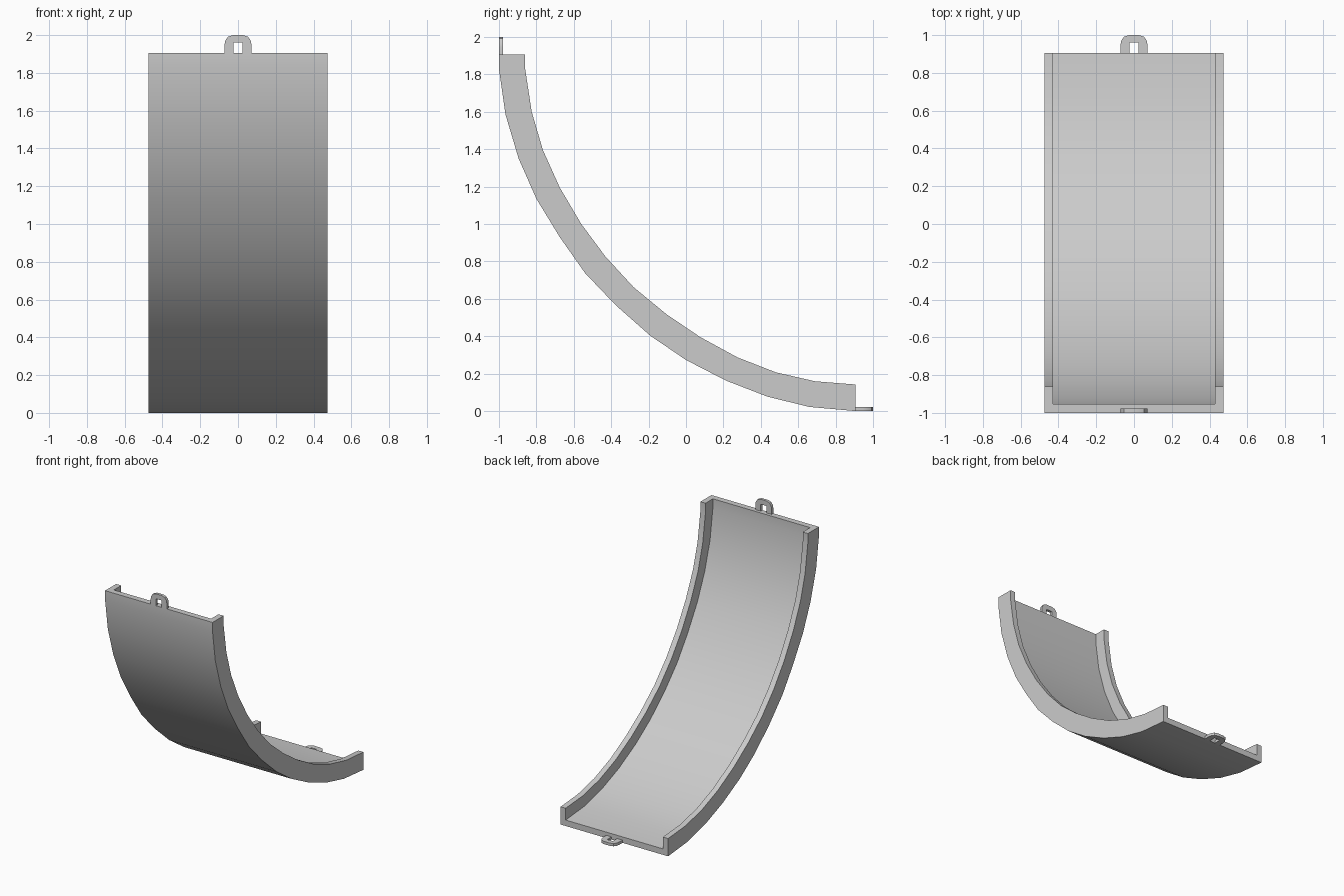
import bpy, bmesh, math

if "Cube" in bpy.data.objects:
    bpy.data.objects.remove(bpy.data.objects["Cube"])

# Side profile (y, z): underside of the floor and top of the side rails
UNDER = [(-1, 1.905), (-1, 1.83), (-0.965, 1.585), (-0.895, 1.35), (-0.80, 1.135),
         (-0.675, 0.93), (-0.54, 0.738), (-0.375, 0.565), (-0.19, 0.402), (0.0, 0.273),
         (0.213, 0.163), (0.435, 0.077), (0.66, 0.022), (0.905, 0.0)]
RAIL = [(-0.86, 1.905), (-0.86, 1.83), (-0.825, 1.6), (-0.765, 1.395), (-0.675, 1.195),
        (-0.56, 1.0), (-0.43, 0.825), (-0.28, 0.662), (-0.105, 0.518), (0.075, 0.396),
        (0.275, 0.287), (0.48, 0.207), (0.69, 0.159), (0.905, 0.142)]
HALF_W, INNER_W, FLOOR = 0.475, 0.43, 0.335


def finish(name, bm):
    bmesh.ops.recalc_face_normals(bm, faces=bm.faces[:])
    mesh = bpy.data.meshes.new(name)
    bm.to_mesh(mesh)
    bm.free()
    ob = bpy.data.objects.new(name, mesh)
    bpy.context.collection.objects.link(ob)
    bpy.ops.object.select_all(action='DESELECT')
    ob.select_set(True)
    bpy.context.view_layer.objects.active = ob
    bpy.ops.object.shade_smooth_by_angle(angle=math.radians(30))
    return ob


def loft(name, rings):
    """Skin a list of matching closed rings and cap both ends."""
    bm = bmesh.new()
    loops = [[bm.verts.new(p) for p in ring] for ring in rings]
    n = len(loops[0])
    for a, b in zip(loops, loops[1:]):
        for i in range(n):
            j = (i + 1) % n
            bm.faces.new((a[i], a[j], b[j], b[i]))
    bm.faces.new(loops[0])
    bm.faces.new(loops[-1])
    return finish(name, bm)


# Curved channel: U-shaped section swept along the profile
# (x, t) with t = 0 at the underside and t = 1 at the rail top
half = [(HALF_W, 0), (HALF_W, 1), (INNER_W, 1), (INNER_W, FLOOR)]
section = half + [(-x, t) for x, t in reversed(half)]
loft("curved_track", [
    [(x, u[0] + (r[0] - u[0]) * t, u[1] + (r[1] - u[1]) * t) for x, t in section]
    for u, r in zip(UNDER, RAIL)])

# Connector loops: rounded arch with a slot, one at each end
arch = [(0.025, 1.96), (0.025, 1.9), (0.072, 1.9), (0.072, 1.945),
        (0.067, 1.972), (0.053, 1.991), (0.028, 2.0)]
outline = arch + [(-x, h) for x, h in reversed(arch)]
DEPTH = 0.022
loft("top_connector", [[(x, y, h) for x, h in outline] for y in (-1, -1 + DEPTH)])
loft("bottom_connector", [[(x, h - 1, z) for x, h in outline] for z in (0, DEPTH)])
